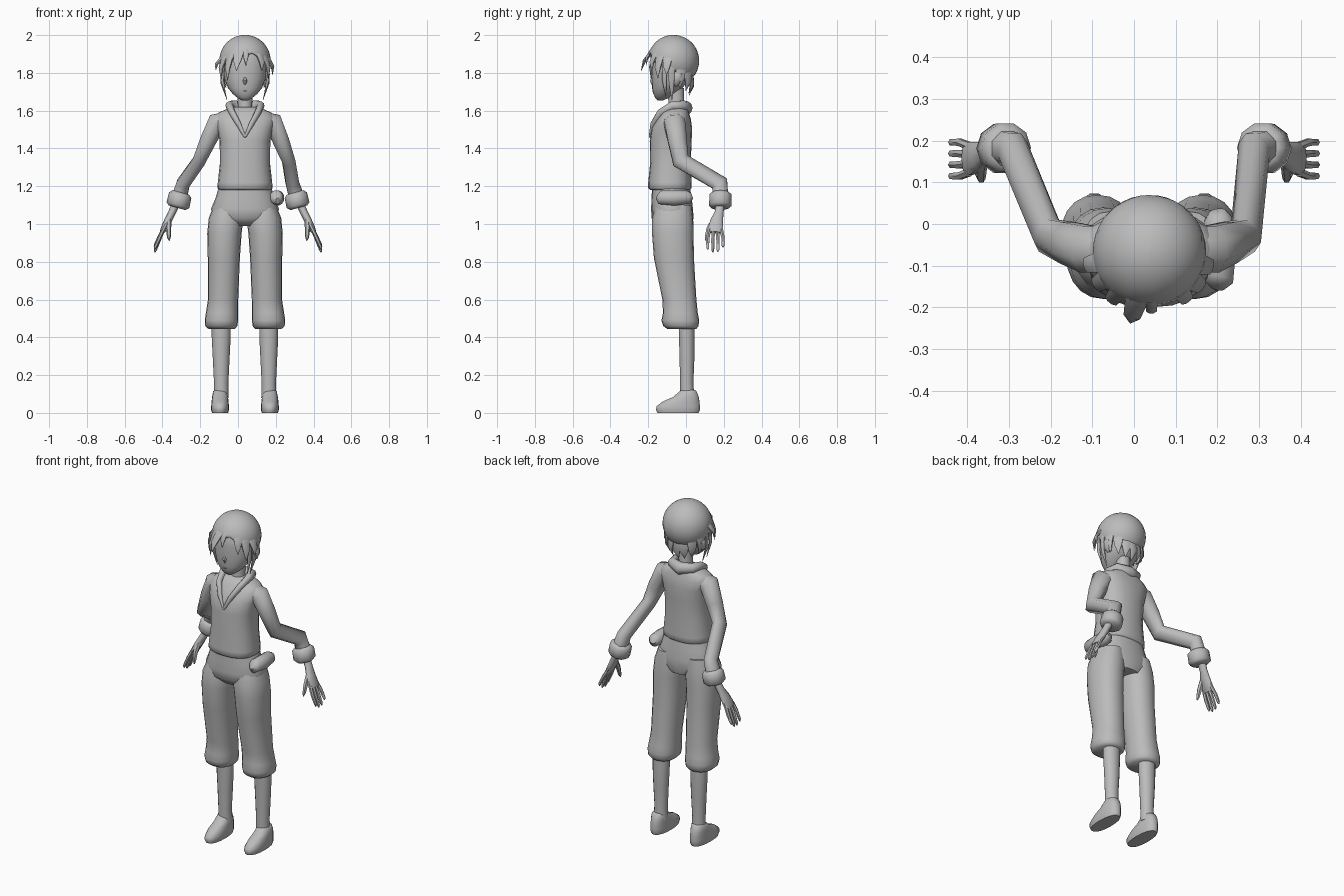
import bpy, bmesh
from math import sin, cos, pi, radians
from mathutils import Vector

cube = bpy.data.objects.get("Cube")
if cube:
    bpy.data.objects.remove(cube, do_unlink=True)

grey = bpy.data.materials.new("plain_grey")
grey.use_nodes = True
grey.diffuse_color = (0.5, 0.5, 0.5, 1)
for node in grey.node_tree.nodes:
    if node.type == 'BSDF_PRINCIPLED':
        node.inputs["Base Color"].default_value = grey.diffuse_color

MID = 0.037  # body centre line
SIDES = {"left": 1, "right": -1}


def skin(name, rings, caps=True):
    """Bridge equal rings of points into one smooth object."""
    bm = bmesh.new()
    loops = [[bm.verts.new(p) for p in ring] for ring in rings]
    n = len(loops[0])
    for a, b in zip(loops, loops[1:]):
        for i in range(n):
            j = (i + 1) % n
            bm.faces.new((a[i], a[j], b[j], b[i]))
    if caps:
        bm.faces.new(loops[0])
        bm.faces.new(loops[-1])
    bmesh.ops.recalc_face_normals(bm, faces=bm.faces)
    mesh = bpy.data.meshes.new(name)
    bm.to_mesh(mesh)
    bm.free()
    mesh.materials.append(grey)
    mesh.shade_smooth()
    mesh.set_sharp_from_angle(angle=radians(55))
    obj = bpy.data.objects.new(name, mesh)
    bpy.context.collection.objects.link(obj)
    return obj


def stack(name, levels, x=0, n=20, power=2.0):
    """Horizontal rings: each level is (z, half width, front y, back y, x shift)."""
    rings = []
    for z, hx, front, back, *shift in levels:
        cx = MID + x + (shift[0] if shift else 0)
        ring = []
        for i in range(n):
            c, s = cos(2 * pi * i / n), sin(2 * pi * i / n)
            px = hx * abs(c) ** (2 / power) * (1 if c > 0 else -1)
            py = abs(s) ** (2 / power) * (1 if s > 0 else -1)
            ring.append(Vector((cx + px, (front + back) / 2 + py * (back - front) / 2, z)))
        rings.append(ring)
    return skin(name, rings)


def tube(name, points, radii, ref=(0, 1, 0), n=8):
    """Mitred tube; each radius is a number or (along ref, across ref)."""
    pts = [Vector(p) for p in points]
    rings = []
    for i, p in enumerate(pts):
        d0 = (p - pts[i - 1]).normalized() if i else (pts[1] - p).normalized()
        d1 = (pts[i + 1] - p).normalized() if i < len(pts) - 1 else d0
        t = (d0 + d1).normalized()
        u = Vector(ref)
        u = (u - t * u.dot(t)).normalized()
        v = t.cross(u)
        bend = (d1 - d0).normalized()
        stretch = 1 / max(0.7, t.dot(d0)) - 1
        r = radii[i]
        ru, rv = r if isinstance(r, tuple) else (r, r)
        ring = []
        for k in range(n):
            a = 2 * pi * (k + 0.5) / n
            off = u * ru * cos(a) + v * rv * sin(a)
            ring.append(p + off + bend * off.dot(bend) * stretch)
        rings.append(ring)
    return skin(name, rings)


# Shirt, hips and neck
stack("shirt", [(1.18, .135, -.19, .02), (1.19, .146, -.2, .03), (1.22, .144, -.2, .03),
                (1.32, .133, -.19, .025), (1.44, .134, -.192, .03), (1.51, .15, -.182, .032),
                (1.56, .165, -.15, .025), (1.59, .14, -.13, .015), (1.62, .07, -.105, .01)],
      power=2.4)
stack("trouser_seat", [(1.2, .138, -.18, .02), (1.14, .155, -.182, .03), (1.08, .18, -.185, .037),
                       (1.03, .17, -.182, .04), (.99, .09, -.14, .03)], power=2.3)
stack("neck", [(1.57, .05, -.1, .0), (1.62, .038, -.09, -.01), (1.72, .04, -.1, -.01)], n=12)

# Rolled hood around the neck, closing in a V on the chest
half = [(.0, -.192, 1.46), (.035, -.175, 1.53), (.068, -.135, 1.59), (.083, -.075, 1.625),
        (.065, -.02, 1.625)]
path = half + [(0, .002, 1.615)] + [(-x, y, z) for x, y, z in reversed(half)]
width = [.006, .015, .019, .023, .03]
tube("hood_collar", [(x + MID, y, z) for x, y, z in path],
     [(w, w * .85) for w in width + [.036] + width[::-1]], ref=(0, 0, 1), n=10)

# Hip pouch on the left side only
tube("hip_pouch", [(.2, -.15, 1.15), (.203, -.135, 1.142), (.206, -.06, 1.138),
                   (.203, .01, 1.142), (.2, .03, 1.15)],
     [(.02, .02), (.038, .036), (.042, .04), (.036, .036), (.018, .02)], ref=(0, 0, 1), n=12)

# Legs and shoes
for side, s in SIDES.items():
    stack(side + "_trouser_leg",
          [(1.1, .07, -.16, .03, .095 * s), (1.03, .092, -.18, .038, .1 * s),
           (.95, .091, -.18, .04, .109 * s), (.82, .085, -.17, .042, .112 * s),
           (.6, .08, -.125, .055, .116 * s), (.53, .085, -.122, .062, .122 * s),
           (.49, .088, -.13, .07, .125 * s), (.46, .085, -.12, .066, .125 * s),
           (.445, .07, -.1, .055, .124 * s)], power=2.2)
    stack(side + "_shin",
          [(.48, .05, -.04, .045), (.4, .05, -.038, .046), (.28, .044, -.035, .045),
           (.16, .038, -.032, .04), (.08, .04, -.032, .045)], x=.126 * s, n=14)
    stack(side + "_shoe",
          [(0, .043, -.153, .068), (.015, .047, -.16, .075), (.035, .047, -.158, .075),
           (.06, .045, -.125, .073), (.085, .042, -.068, .068), (.115, .036, -.033, .056),
           (.12, .03, -.025, .05)], x=.132 * s, n=18, power=2.3)

# Arms, which differ a little at the elbow
ELBOW = {"left": (.268, .288), "right": (-.205, -.29)}
for side, s in SIDES.items():
    elbow, bend = ELBOW[side]
    cuff_x = .314 * s
    tube(side + "_sleeve",
         [(MID + .08 * s, -.06, 1.55), (MID + .15 * s, -.06, 1.535),
          ((MID + .15 * s + elbow) / 2, -.045, 1.44), (elbow, -.028, 1.335),
          (bend, .178, 1.215), (cuff_x, .183, 1.13)],
         [(.06, .05), (.06, .052), (.054, .047), (.045, .037), (.043, .038), .045])
    tube(side + "_sleeve_cuff",
         [(cuff_x - .012 * s, .183, 1.167), (cuff_x - .008 * s, .183, 1.153),
          (cuff_x + .004 * s, .181, 1.1), (cuff_x + .008 * s, .181, 1.086)],
         [.045, .061, .062, .046], n=10)

    # Hand: palm, four fingers and a thumb
    tube(side + "_palm",
         [(.322 * s, .183, 1.12), (.35 * s, .175, 1.06), (.372 * s, .163, 1.015),
          (.393 * s, .157, .975), (.403 * s, .155, .955)],
         [(.025, .022), (.024, .02), (.036, .02), (.042, .017), (.038, .012)], n=10)
    for i, finger in enumerate(("index", "middle", "ring", "little")):
        y = .124 + .021 * i
        drop = (.015, 0, .003, .025)[i]
        spread = (i - 1.5) * .006
        tube(f"{side}_{finger}_finger",
             [(.395 * s, y, .972), (.418 * s, y + spread, .915 + drop / 2),
              (.438 * s, y + spread, .862 + drop), (.441 * s, y + spread, .85 + drop)],
             [.0105, .01, .0085, .003], n=6)
    tube(side + "_thumb",
         [(.366 * s, .148, 1.025), (.368 * s, .12, .975), (.366 * s, .108, .93),
          (.364 * s, .103, .912)], [.015, .014, .01, .003], n=6)

# Head, nose, mouth and ears
stack("head", [(1.655, .018, -.15, -.12), (1.668, .04, -.163, -.09), (1.69, .066, -.173, -.06),
               (1.72, .09, -.18, -.02), (1.77, .111, -.181, .025), (1.84, .118, -.185, .045),
               (1.91, .105, -.175, .04), (1.96, .06, -.13, .0)], n=24, power=2.2)
tube("nose", [(MID, -.17, 1.785), (MID, -.181, 1.758), (MID, -.178, 1.735)],
     [.004, .012, .004], n=6)
tube("mouth", [(MID - .026, -.168, 1.705), (MID, -.177, 1.703), (MID + .026, -.168, 1.705)],
     [.001, .003, .001], ref=(0, 0, 1), n=6)
for side, s in SIDES.items():
    tube(side + "_ear", [(MID + .11 * s, -.05, 1.81), (MID + .12 * s, -.045, 1.79),
                         (MID + .116 * s, -.05, 1.75), (MID + .1 * s, -.055, 1.73)],
         [(.012, .006), (.025, .012), (.02, .01), (.006, .004)])

# Hair cap: a ball cut high over the face and low at the nape
CROWN = Vector((MID, -.066, 1.865))
RADIUS = .136


def on_ball(azimuth, polar, r=RADIUS):
    return CROWN + r * Vector((sin(azimuth) * sin(polar), -cos(azimuth) * sin(polar), cos(polar)))


COLS, ROWS = 40, 12
rings = []
for row in range(ROWS + 1):
    ring = []
    for col in range(COLS):
        az = 2 * pi * col / COLS
        low = 68 + 75 * ((1 - cos(az)) / 2) ** .6 + (4 if col % 4 < 2 else -3)
        ring.append(on_ball(az, radians(low) * max(row, .05) / ROWS))
    rings.append(ring)
hair = skin("hair_cap", rings, caps=False)
bm = bmesh.new()
bm.from_mesh(hair.data)
bmesh.ops.holes_fill(bm, edges=[e for e in bm.edges if e.is_boundary and e.verts[0].co.z > 1.99])
bmesh.ops.recalc_face_normals(bm, faces=bm.faces)
bm.to_mesh(hair.data)
bm.free()
hair.data.shade_smooth()
shell = hair.modifiers.new("shell", 'SOLIDIFY')
shell.thickness, shell.offset = .008, -1


def lock(name, az, polar, reach, tip_z, width):
    """A flat pointed strand hanging off the hair cap."""
    az = radians(az)
    root = on_ball(az, radians(polar), RADIUS - .008)
    tip = CROWN + Vector((sin(az) * reach, -cos(az) * reach, tip_z - CROWN.z))
    mid = (root + tip) / 2 + Vector((sin(az), -cos(az), 0)) * .012
    tube(name, [root, mid, tip], [(width, .009), (width * .75, .008), (.001, .001)],
         ref=(cos(az), sin(az), 0), n=8)


# Fringe strands, with one forward flick
FRINGE = [(-78, .158, 1.815, .026), (-58, .15, 1.765, .026), (-38, .15, 1.76, .024),
          (-15, .178, 1.81, .03), (2, .145, 1.84, .018), (38, .145, 1.81, .024),
          (56, .148, 1.77, .026), (76, .15, 1.79, .026)]
for i, (az, reach, tip_z, width) in enumerate(FRINGE):
    lock(f"fringe_lock_{i}", az, 62 + abs(az) * .3, reach, tip_z, width)

# Side and nape strands on both sides
for side, s in SIDES.items():
    lock(side + "_front_side_lock", 68 * s, 98, .108, 1.67, .016)
    lock(side + "_long_side_lock", 85 * s, 105, .095, 1.655, .02)
    for i, az in enumerate((108, 132, 155)):
        lock(f"{side}_nape_lock_{i}", az * s, 112 + 8 * i, .105 - .008 * i, 1.72 - .015 * i, .03)
lock("nape_lock", 180, 130, .082, 1.68, .03)
